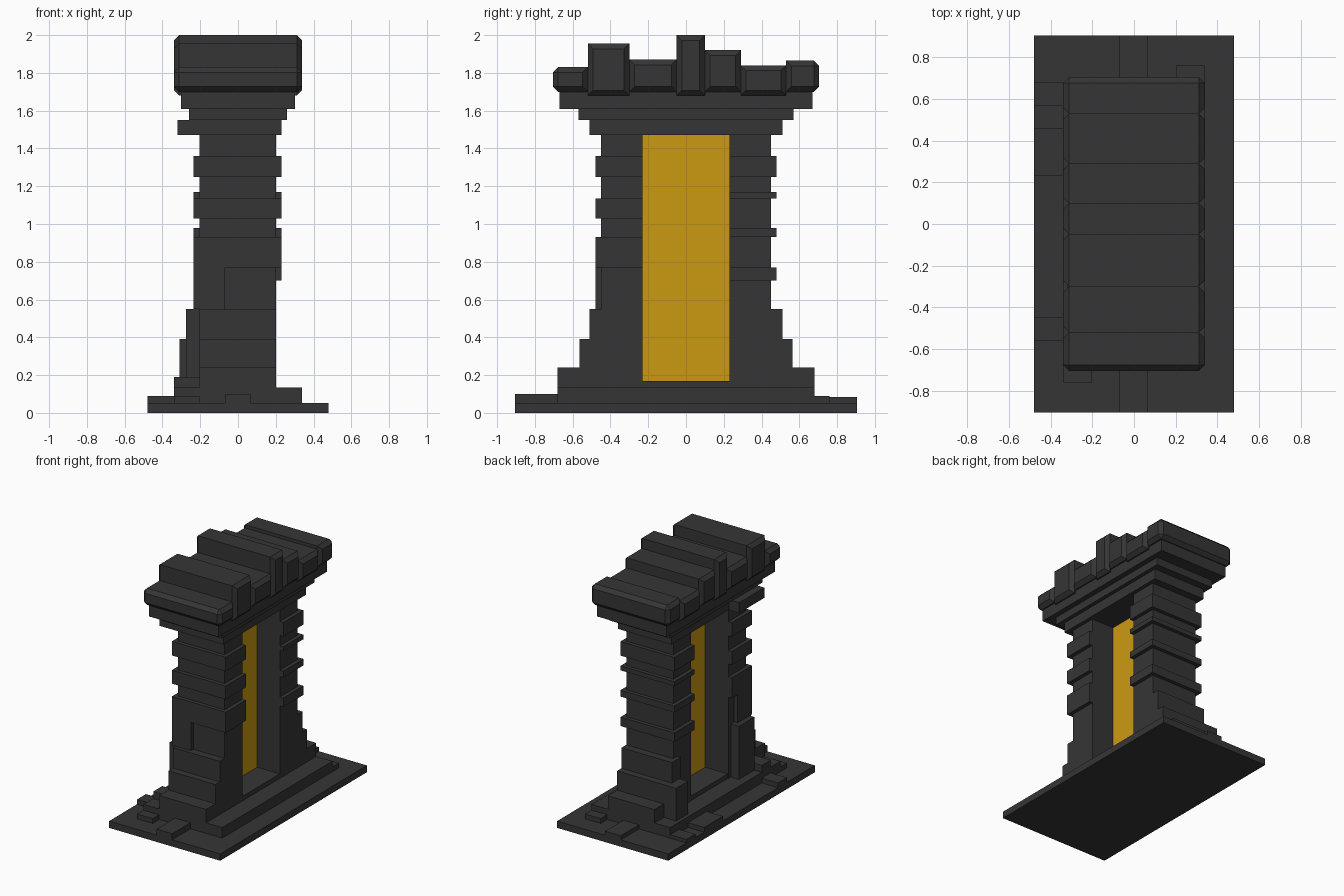
import bpy, bmesh

cube = bpy.data.objects.get("Cube")
if cube:
    bpy.data.objects.remove(cube, do_unlink=True)


def material(name, rgb):
    mat = bpy.data.materials.new(name)
    mat.use_nodes = True
    color = (*rgb, 1)
    mat.diffuse_color = color
    bsdf = mat.node_tree.nodes["Principled BSDF"]
    bsdf.inputs["Base Color"].default_value = color
    bsdf.inputs["Roughness"].default_value = 0.9
    return mat


STONE = material("dark stone", (0.036, 0.036, 0.036))
GOLD = material("golden yellow", (0.6, 0.32, 0.006))


def box(name, x, y, z, mat=STONE, chamfer=0, outer=None):
    """Box from (low, high) ranges; chamfers rims of the x ends and an outer y end."""
    bm = bmesh.new()
    bmesh.ops.create_cube(bm, size=1)
    for v in bm.verts:
        v.co = [r[0] if c < 0 else r[1] for r, c in zip((x, y, z), v.co)]
    if chamfer:
        def on_rim(e):
            a, b = e.verts
            if abs(a.co.x - b.co.x) < 1e-5:
                return True if outer is not None and abs(a.co.y - outer) < 1e-5 else False
            return True
        bmesh.ops.bevel(bm, geom=[e for e in bm.edges if on_rim(e)],
                        offset=chamfer, segments=1, affect="EDGES")
    mesh = bpy.data.meshes.new(name)
    bm.to_mesh(mesh)
    bm.free()
    mesh.materials.append(mat)
    obj = bpy.data.objects.new(name, mesh)
    bpy.context.collection.objects.link(obj)
    return obj


def span(side, near, far):
    """Range along y on the given side of the centre."""
    return tuple(sorted((side * near, side * far)))


# Ground plate, long step and threshold
box("base_plate", (-0.48, 0.48), (-0.905, 0.905), (0, 0.053))
box("base_step", (-0.34, 0.34), (-0.68, 0.68), (0.05, 0.135))
box("threshold", (-0.2, 0.2), (-0.25, 0.25), (0.13, 0.17))

# Raised paving at the two ends
for side, top in ((-1, 0.1), (1, 0.085)):
    box("end_paver", (-0.07, 0.065), span(side, 0.67, 0.905), (0.04, top))
    box("corner_paver", span(side, 0.205, 0.34), span(side, 0.67, 0.76), (0.04, 0.09))

# Raised paving along one long side
for near, far, top in ((0.57, 0.68, 0.08), (0.23, 0.46, 0.09), (-0.56, -0.45, 0.09)):
    box("side_paver", (-0.48, -0.33), (near, far), (0.04, top))

# Stepped pillars on both sides of the opening
BANDS = {
    -1: ((0.77, 0.93), (1.03, 1.135), (1.25, 1.36)),
    1: ((0.7, 0.77), (0.93, 0.98), (1.135, 1.17), (1.25, 1.36)),
}
for side, bands in BANDS.items():
    box("pillar", (-0.205, 0.2), span(side, 0.23, 0.45), (0.13, 1.5))
    for far, top in ((0.68, 0.24), (0.565, 0.39), (0.51, 0.55)):
        box("pillar_foot", (-0.205, 0.2), span(side, 0.23, far), (0.13, top))
    for z in bands:
        box("pillar_band", (-0.235, 0.23), span(side, 0.23, 0.48), z)

# Loose stones against the pillar feet
box("front_stone", (-0.235, -0.07), (-0.48, -0.3), (0.55, 0.77))
box("tall_stone", (-0.275, -0.2), (-0.45, -0.26), (0.13, 0.55))
box("low_stone", (-0.34, -0.2), (-0.56, -0.45), (0.13, 0.19))
box("back_stone", (-0.31, -0.2), (0.42, 0.565), (0.13, 0.39))
box("back_upper_stone", (-0.235, -0.2), (0.4, 0.51), (0.39, 0.55))

# Golden panel in the opening
box("portal_panel", (-0.004, 0.004), (-0.23, 0.23), (0.17, 1.47), GOLD)

# Widening cornice
for name, x, y, z in (("lower_cornice", 0.23, 0.51, (1.47, 1.55)),
                      ("middle_cornice", 0.26, 0.57, (1.55, 1.61)),
                      ("upper_cornice", 0.302, 0.67, (1.61, 1.72))):
    box(name, (-x, x), (-y, y), z)
box("cornice_stone", (-0.32, -0.2), (-0.51, -0.2), (1.47, 1.55))

# Row of roof blocks of uneven height
cuts = (-0.705, -0.52, -0.3, -0.05, 0.1, 0.29, 0.53, 0.705)
tops = (1.83, 1.955, 1.87, 2.0, 1.92, 1.84, 1.865)
last = len(tops) - 1
for i, top in enumerate(tops):
    outer = cuts[0] if i == 0 else cuts[-1] if i == last else None
    bottom = 1.68 if i % 2 and i != 4 else 1.7
    block = box("roof_block", (-0.34, 0.34), (cuts[i], cuts[i + 1]), (bottom, top))
    # Chamfer the rims of the end faces
    bm = bmesh.new()
    bm.from_mesh(block.data)
    ends = [f for f in bm.faces if abs(f.normal.x) > 0.9
            or (outer is not None and f.normal.y * outer > 0.1)]
    rims = list({e for f in ends for e in f.edges})
    bmesh.ops.bevel(bm, geom=rims, offset=0.028, segments=1, affect="EDGES")
    bm.to_mesh(block.data)
    bm.free()
